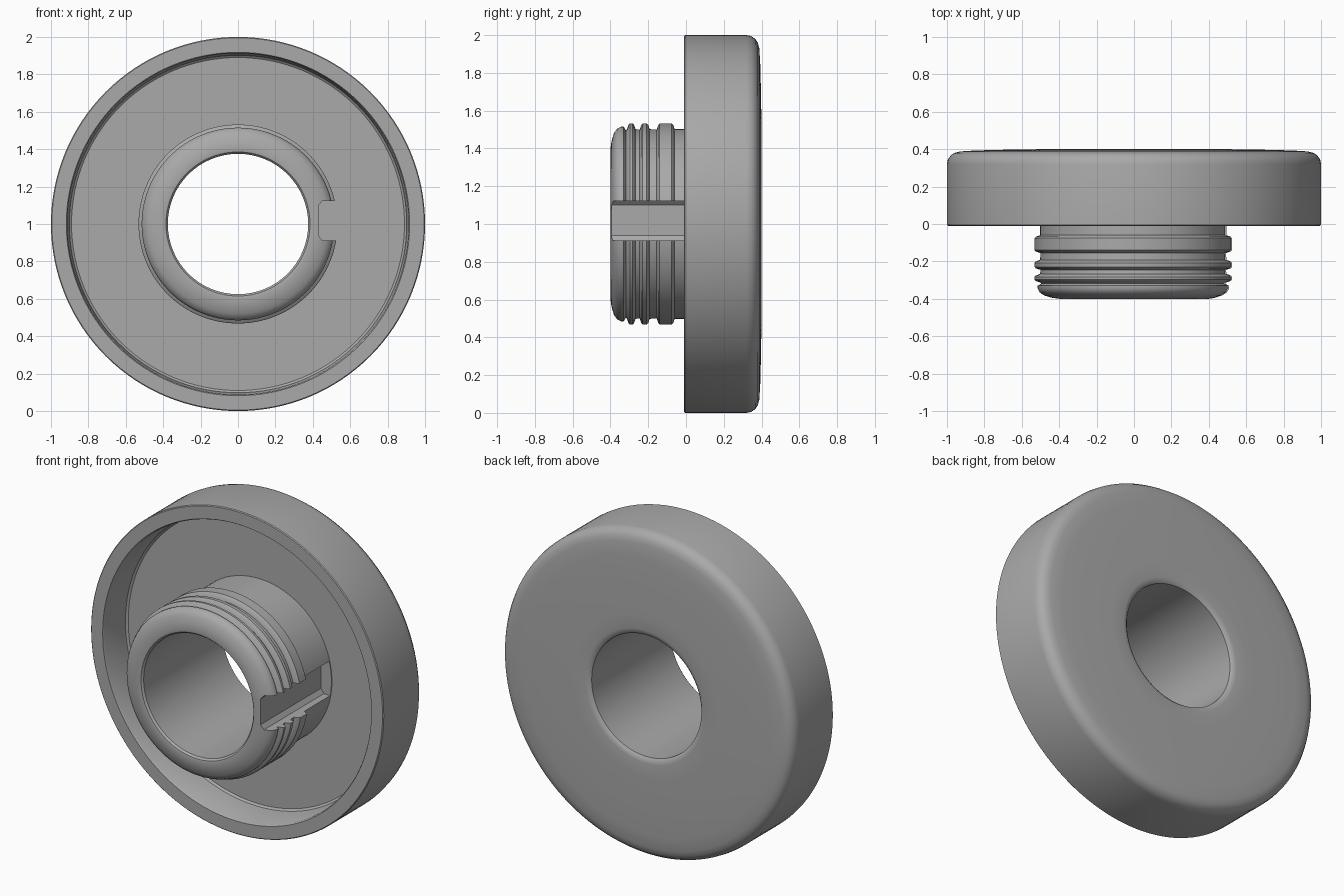
import bpy, bmesh, math
from mathutils import Matrix, Vector

cube = bpy.data.objects.get("Cube")
if cube:
    bpy.data.objects.remove(cube, do_unlink=True)

CENTRE = Vector((0, 0, 1))
FLOOR = 0.2
BORE = 0.375

grey = bpy.data.materials.new("plain grey")
grey.use_nodes = True
colour = (0.4, 0.4, 0.4, 1)
grey.diffuse_color = colour
grey.node_tree.nodes["Principled BSDF"].inputs["Base Color"].default_value = colour


def make_object(name, bm):
    bmesh.ops.recalc_face_normals(bm, faces=bm.faces)
    mesh = bpy.data.meshes.new(name)
    bm.to_mesh(mesh)
    bm.free()
    mesh.materials.append(grey)
    ob = bpy.data.objects.new(name, mesh)
    bpy.context.collection.objects.link(ob)
    return ob


def lathe(name, profile, steps=128):
    """Spin a closed (radius, y) profile around the y axis."""
    bm = bmesh.new()
    verts = [bm.verts.new((r, y, 1)) for r, y in profile]
    edges = [bm.edges.new((v, verts[i - 1])) for i, v in enumerate(verts)]
    bmesh.ops.spin(bm, geom=verts + edges, cent=CENTRE, axis=(0, 1, 0),
                   angle=math.tau, steps=steps)
    bmesh.ops.remove_doubles(bm, verts=bm.verts, dist=0.0005)
    return make_object(name, bm)


def select_only(ob):
    bpy.ops.object.select_all(action="DESELECT")
    ob.select_set(True)
    bpy.context.view_layer.objects.active = ob


# Dished disc: recessed front, rounded back edge
disc = lathe("dished_disc", [
    (BORE, FLOOR), (0.89, FLOOR), (0.902, 0.19), (0.905, 0.17),
    (0.912, 0), (0.918, -0.01), (0.995, -0.01), (1, -0.005),
    (1, 0.32), (0.995, 0.345), (0.98, 0.367), (0.96, 0.38),
    (0.93, 0.388), (0.85, 0.393), (0.7, 0.397), (0.5, 0.4),
    (0.41, 0.4), (0.388, 0.396), (BORE, 0.385)])

# Hollow hub: rounded nose, then raised rings along the neck
hub_profile = [(BORE, FLOOR), (BORE, -0.385), (0.385, -0.397), (0.4, -0.4),
               (0.44, -0.394), (0.48, -0.382), (0.505, -0.365),
               (0.515, -0.345), (0.515, -0.33), (0.495, -0.318)]
for front, back in ((-0.305, -0.275), (-0.237, -0.2), (-0.147, -0.068)):
    hub_profile += [(0.5, front - 0.008), (0.525, front), (0.532, front + 0.008),
                    (0.532, back - 0.008), (0.525, back), (0.502, back + 0.008)]
hub_profile += [(0.502, FLOOR)]
hub = lathe("ringed_hub", hub_profile)

# Keyway along the model's left side of the hub, with chamfered inner corners
bm = bmesh.new()
outline = [(0.43, 0.94), (0.45, 0.912), (0.7, 0.912),
           (0.7, 1.122), (0.45, 1.122), (0.43, 1.1)]
face = bm.faces.new([bm.verts.new((x, -0.5, z)) for x, z in outline])
side = bmesh.ops.extrude_face_region(bm, geom=[face])
moved = [g for g in side["geom"] if isinstance(g, bmesh.types.BMVert)]
bmesh.ops.translate(bm, verts=moved, vec=(0, 0.5 + FLOOR - 0.005, 0))
cutter = make_object("keyway_cutter", bm)
cut = hub.modifiers.new("keyway", "BOOLEAN")
cut.operation = "DIFFERENCE"
cut.solver = "EXACT"
cut.object = cutter
select_only(hub)
bpy.ops.object.modifier_apply(modifier=cut.name)
bpy.data.objects.remove(cutter, do_unlink=True)

# Smooth shading with crisp edges
for ob in (disc, hub):
    select_only(ob)
    bpy.ops.object.shade_smooth_by_angle(angle=math.radians(35))
